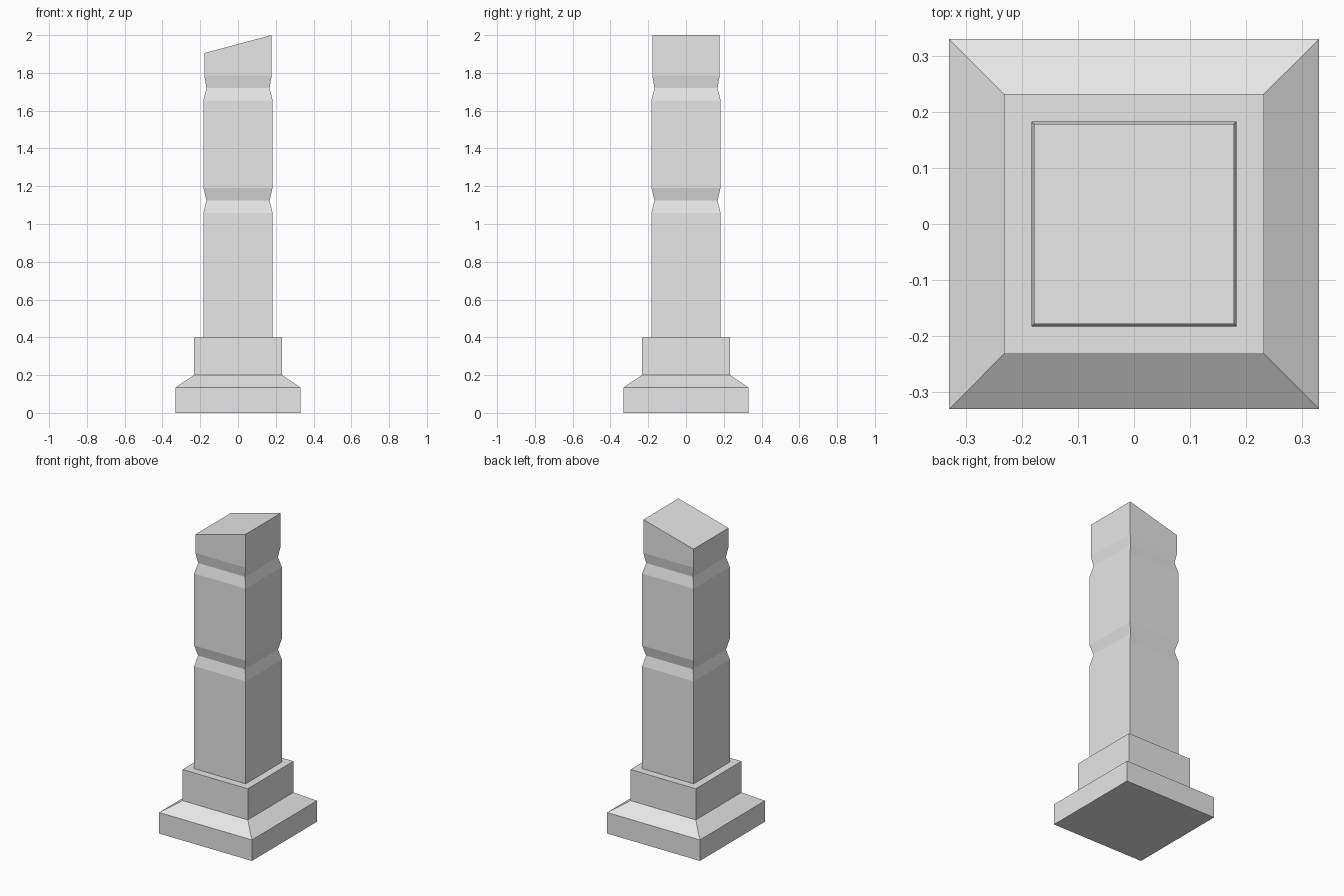
import bpy
import bmesh

cube = bpy.data.objects.get("Cube")
if cube:
    bpy.data.objects.remove(cube, do_unlink=True)

stone = bpy.data.materials.new("pale_grey_stone")
stone.use_nodes = True
stone.diffuse_color = (0.8, 0.8, 0.8, 1)
stone.node_tree.nodes["Principled BSDF"].inputs["Base Color"].default_value = (0.8, 0.8, 0.8, 1)


def square_column(name, profile, top_drop=0.0):
    """Stack square rings of (half width, height); top_drop lowers the right edge of the top."""
    bm = bmesh.new()
    corners = ((-1, -1), (1, -1), (1, 1), (-1, 1))
    rings = [[bm.verts.new((sx * w, sy * w, z)) for sx, sy in corners] for w, z in profile]
    for low, high in zip(rings, rings[1:]):
        for i in range(4):
            j = (i + 1) % 4
            bm.faces.new((low[i], low[j], high[j], high[i]))
    bm.faces.new(rings[0][::-1])
    bm.faces.new(rings[-1])
    for v in rings[-1]:
        if v.co.x < 0:
            v.co.z -= top_drop
    mesh = bpy.data.meshes.new(name)
    bm.to_mesh(mesh)
    bm.free()
    mesh.materials.append(stone)
    obj = bpy.data.objects.new(name, mesh)
    bpy.context.collection.objects.link(obj)
    return obj


# Stepped base with a chamfered foot
square_column("base", [(0.33, 0), (0.33, 0.135), (0.232, 0.2), (0.232, 0.4)])

# Shaft with two V-shaped grooves and a slanted top
shaft = [(0.183, 0.4)]
for z, upper in ((1.125, 0.183), (1.72, 0.178)):
    shaft += [(0.183, z - 0.066), (0.167, z), (upper, z + 0.066)]
shaft.append((0.178, 2.0))
square_column("shaft", shaft, top_drop=0.095)
